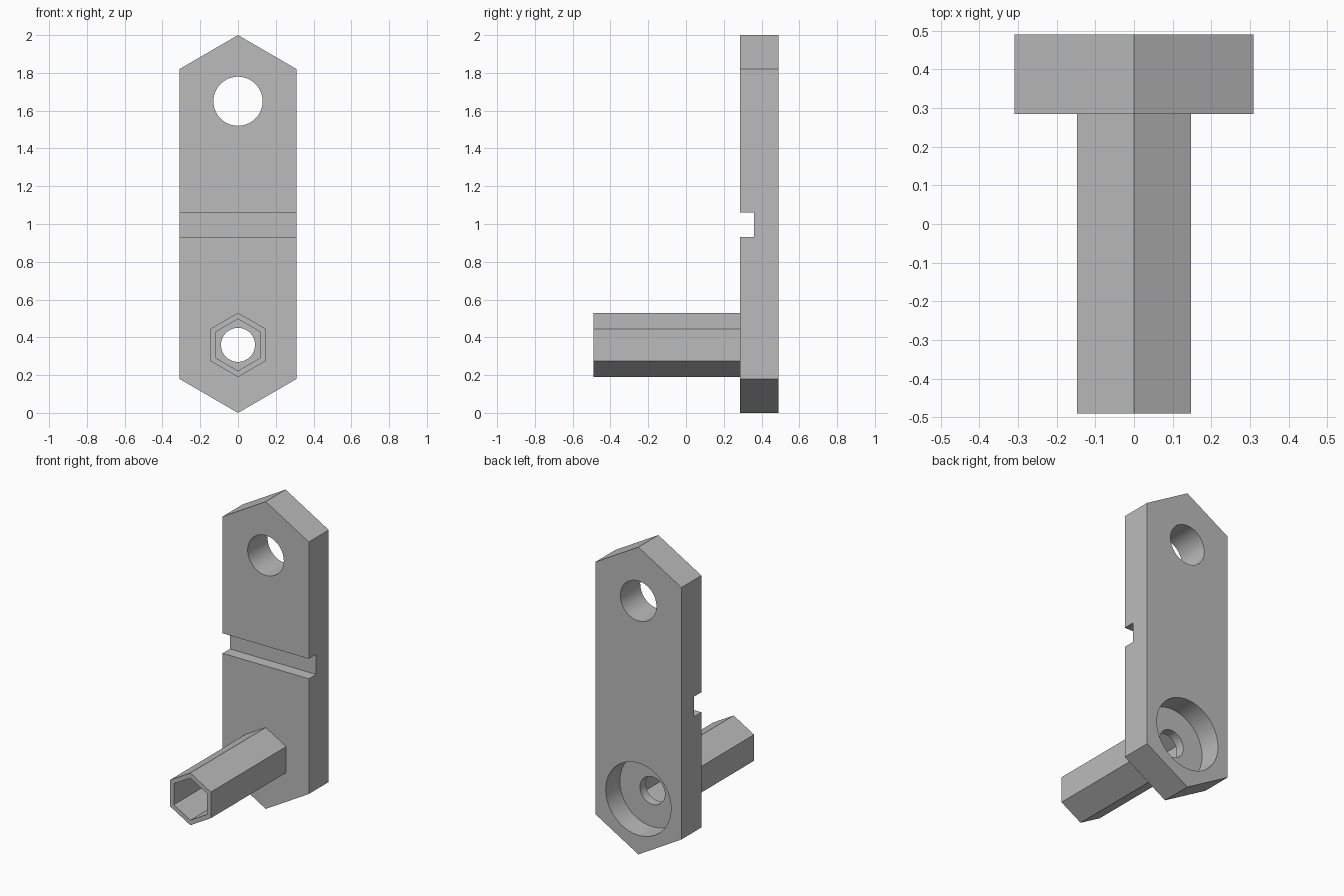
import bpy, bmesh
from math import sin, cos, tau, radians

cube = bpy.data.objects.get("Cube")
if cube:
    bpy.data.objects.remove(cube, do_unlink=True)

# Single flat grey
grey = bpy.data.materials.new("plain_grey")
grey.use_nodes = True
colour = (0.5, 0.5, 0.5, 1)
grey.diffuse_color = colour
grey.node_tree.nodes["Principled BSDF"].inputs["Base Color"].default_value = colour

FRONT, BACK = 0.285, 0.49      # plate faces along y
TUBE_FRONT = -0.49
LOW_Z, HIGH_Z = 0.36, 1.65     # centres of the two holes


def ring(radius, sides, z):
    """Regular polygon in the xz plane with a corner pointing up."""
    return [(radius * sin(tau * i / sides), z + radius * cos(tau * i / sides))
            for i in range(sides)]


def prism(name, outline, y0, y1):
    """Extrude an xz outline along y."""
    bm = bmesh.new()
    face = bm.faces.new([bm.verts.new((x, y0, z)) for x, z in outline])
    moved = bmesh.ops.extrude_face_region(bm, geom=[face])["geom"]
    verts = [v for v in moved if isinstance(v, bmesh.types.BMVert)]
    bmesh.ops.translate(bm, verts=verts, vec=(0, y1 - y0, 0))
    bmesh.ops.recalc_face_normals(bm, faces=bm.faces)
    mesh = bpy.data.meshes.new(name)
    bm.to_mesh(mesh)
    bm.free()
    mesh.materials.append(grey)
    obj = bpy.data.objects.new(name, mesh)
    bpy.context.collection.objects.link(obj)
    return obj


def select(obj):
    bpy.ops.object.select_all(action='DESELECT')
    obj.select_set(True)
    bpy.context.view_layer.objects.active = obj


def cut(obj, cutter):
    """Subtract a cutter, then discard it."""
    cutter.hide_render = True
    mod = obj.modifiers.new("cut", 'BOOLEAN')
    mod.operation = 'DIFFERENCE'
    mod.solver = 'EXACT'
    mod.object = cutter
    select(obj)
    bpy.ops.object.modifier_apply(modifier=mod.name)
    bpy.data.objects.remove(cutter, do_unlink=True)


# Upright plate with pointed ends
half = [(0, 2), (0.31, 1.82), (0.31, 0.18), (0, 0)]
plate = prism("plate", half + [(-0.31, 0.18), (-0.31, 1.82)], FRONT, BACK)

# Groove across the front, upper hole, rear counterbore and bolt hole
groove = [(-0.5, 0.93), (0.5, 0.93), (0.5, 1.06), (-0.5, 1.06)]
cut(plate, prism("groove_cutter", groove, 0.1, 0.36))
cut(plate, prism("upper_hole_cutter", ring(0.13, 64, HIGH_Z), 0.1, 0.7))
cut(plate, prism("counterbore_cutter", ring(0.235, 64, LOW_Z), 0.345, 0.7))
cut(plate, prism("bolt_hole_cutter", ring(0.09, 64, LOW_Z), 0.1, 0.7))

# Hexagonal hollow tube standing out from the plate
tube = prism("hex_tube", ring(0.17, 6, LOW_Z), TUBE_FRONT, FRONT)
cut(tube, prism("tube_bore_cutter", ring(0.137, 6, LOW_Z), -0.7, 0.5))

for part in (plate, tube):
    select(part)
    bpy.ops.object.shade_smooth_by_angle(angle=radians(30))
